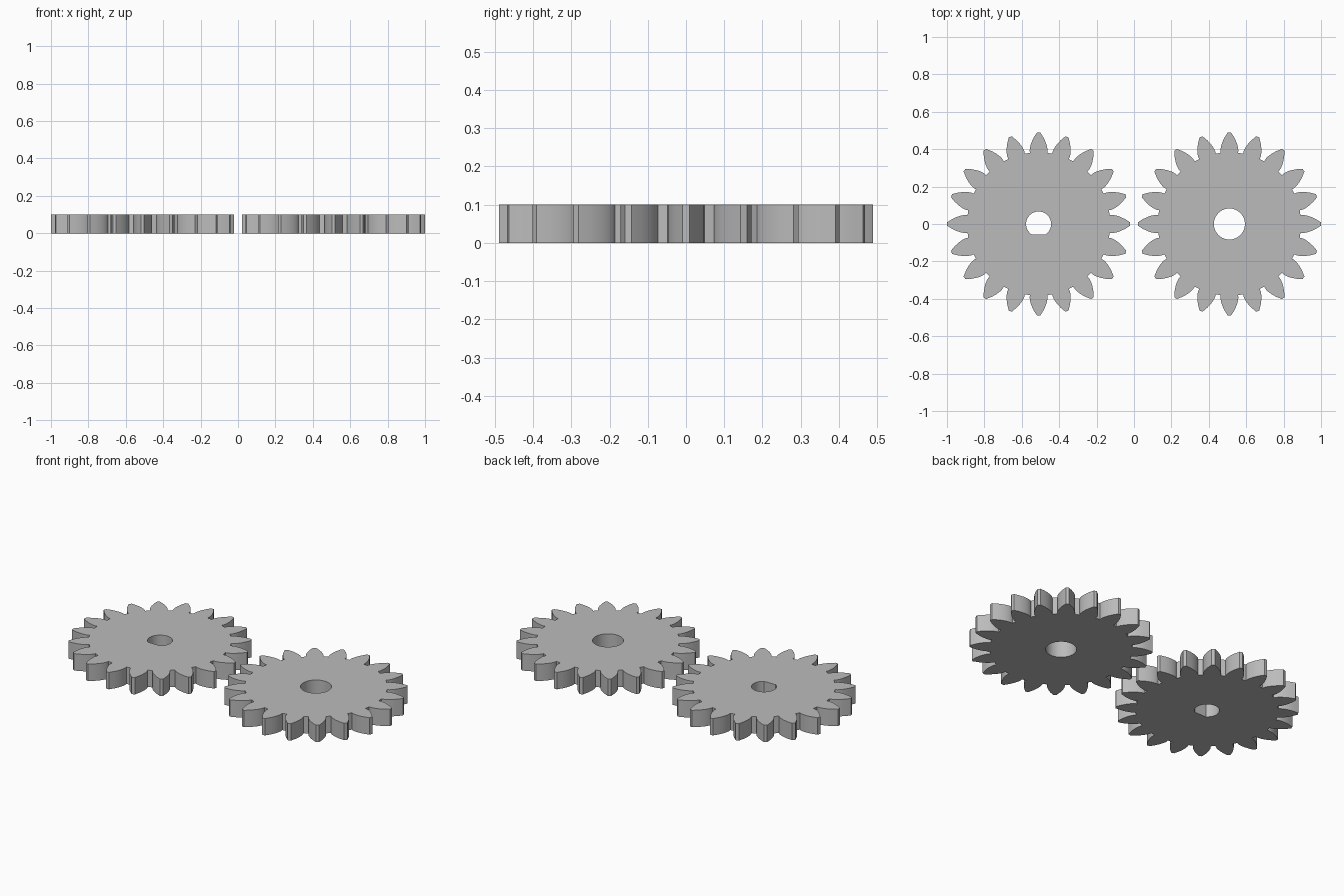
import bpy, bmesh
from math import sin, cos, tan, pi, radians, sqrt, acos, asin

cube = bpy.data.objects.get("Cube")
if cube:
    bpy.data.objects.remove(cube, do_unlink=True)

TEETH = 20
TIP_R, ROOT_R = 0.49, 0.383
PITCH_R = TIP_R * TEETH / (TEETH + 2)
BASE_R = PITCH_R * cos(radians(28))
THICKNESS = 0.1
STEPS = 6

grey = bpy.data.materials.new("light grey")
grey.use_nodes = True
colour = (0.5, 0.5, 0.5, 1)
grey.diffuse_color = colour
grey.node_tree.nodes["Principled BSDF"].inputs["Base Color"].default_value = colour


def polar(r, a):
    return (r * cos(a), r * sin(a))


def involute(r):
    """Angle swept by the involute at radius r."""
    a = acos(min(1, BASE_R / r))
    return tan(a) - a


def gear_outline():
    # One flank from root to tip as (radius, half angle), then mirrored
    base_half = pi / (2 * TEETH) + involute(PITCH_R)
    roll = sqrt((TIP_R / BASE_R) ** 2 - 1)
    flank = [(ROOT_R, base_half)]
    for i in range(STEPS + 1):
        r = BASE_R * sqrt(1 + (roll * i / STEPS) ** 2)
        flank.append((r, base_half - involute(r)))
    points = []
    for t in range(TEETH):
        mid = 2 * pi * t / TEETH
        points += [polar(r, mid - h) for r, h in flank]
        points += [polar(r, mid + h) for r, h in reversed(flank)]
    return points


def bore_outline(radius, flat=None, sides=64):
    # Round hole, or a D-shaped one whose flat lies at y = -flat
    if flat is None:
        return [polar(radius, 2 * pi * i / sides) for i in range(sides)]
    start = -asin(flat / radius)
    sweep = pi - 2 * start
    return [polar(radius, start + sweep * i / sides) for i in range(sides + 1)]


def make_gear(name, x, bore):
    bm = bmesh.new()
    edges = []
    for loop in (gear_outline(), bore):
        verts = [bm.verts.new((px, py, 0)) for px, py in loop]
        edges += [bm.edges.new((v, verts[i - 1])) for i, v in enumerate(verts)]
    bmesh.ops.triangle_fill(bm, edges=edges, use_beauty=True, normal=(0, 0, 1))
    top = bmesh.ops.extrude_face_region(bm, geom=bm.faces[:])["geom"]
    bmesh.ops.translate(bm, vec=(0, 0, THICKNESS),
                        verts=[g for g in top if isinstance(g, bmesh.types.BMVert)])
    bmesh.ops.recalc_face_normals(bm, faces=bm.faces[:])
    mesh = bpy.data.meshes.new(name)
    bm.to_mesh(mesh)
    bm.free()
    mesh.materials.append(grey)
    gear = bpy.data.objects.new(name, mesh)
    gear.location.x = x
    bpy.context.collection.objects.link(gear)
    bpy.ops.object.select_all(action='DESELECT')
    gear.select_set(True)
    bpy.context.view_layer.objects.active = gear
    bpy.ops.object.shade_smooth_by_angle(angle=radians(25))


make_gear("shaft_gear", -0.51, bore_outline(0.067, flat=0.055))
make_gear("idler_gear", 0.51, bore_outline(0.083))
